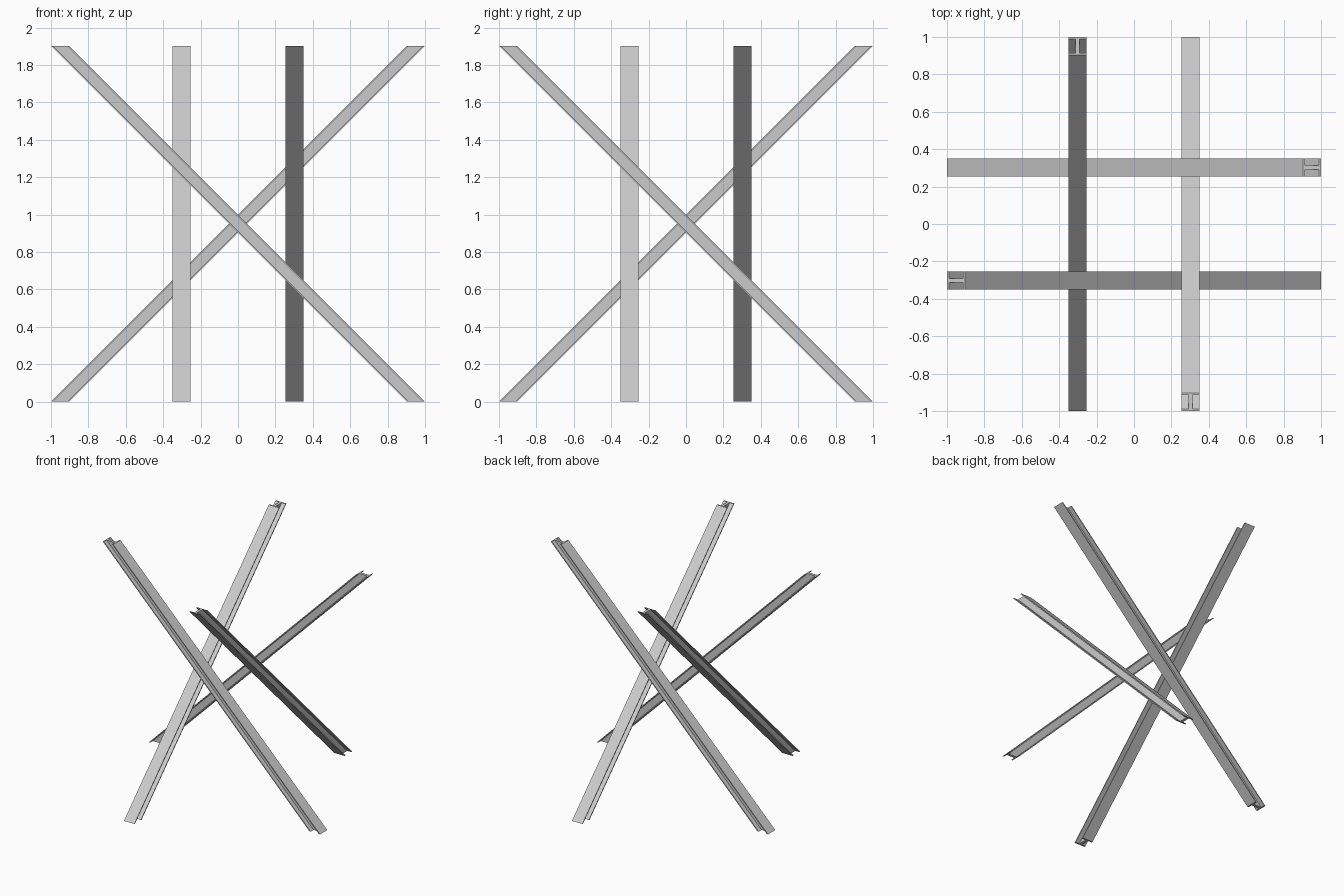
import bpy, bmesh, math

if "Cube" in bpy.data.objects:
    bpy.data.objects.remove(bpy.data.objects["Cube"])

H = 1.902        # overall height
W = 0.096        # flange width
D = 0.097        # section depth measured along the horizontal cut
T = 0.011        # flange thickness along the cut
WEB = 0.022      # web thickness
OFF = 0.302      # distance of each beam from the centre
RUN = 1 - D / 2  # horizontal reach of the beam's centre line

# I-section outline as cut by the horizontal end planes
d, w, t, f = D / 2, W / 2, WEB / 2, D / 2 - T
half = [(d, -w), (d, w), (f, w), (f, t), (-f, t), (-f, w)]
profile = half + [(-x, -y) for x, y in half]
# remove corner order overlap: walk the outline once around
profile = [(-d, -w), (-f, -w), (-f, -t), (f, -t), (f, -w), (d, -w),
           (d, w), (f, w), (f, t), (-f, t), (-f, w), (-d, w)]


def beam_mesh():
    bm = bmesh.new()
    # bottom cut at +x, extruded along the 45 degree slope to the top cut at -x
    face = bm.faces.new([bm.verts.new((RUN + x, y - OFF, 0)) for x, y in profile])
    ext = bmesh.ops.extrude_face_region(bm, geom=[face], use_keep_orig=True)
    top = [v for v in ext["geom"] if isinstance(v, bmesh.types.BMVert)]
    bmesh.ops.translate(bm, verts=top, vec=(-2 * RUN, 0, H))
    bmesh.ops.recalc_face_normals(bm, faces=bm.faces)
    mesh = bpy.data.meshes.new("sloping_beam")
    bm.to_mesh(mesh)
    bm.free()
    return mesh


# four leaning beams, each a quarter turn from the last
mesh = beam_mesh()
for i, side in enumerate(("front", "right", "back", "left")):
    beam = bpy.data.objects.new(side + "_beam", mesh)
    beam.rotation_euler.z = i * math.pi / 2
    bpy.context.collection.objects.link(beam)
